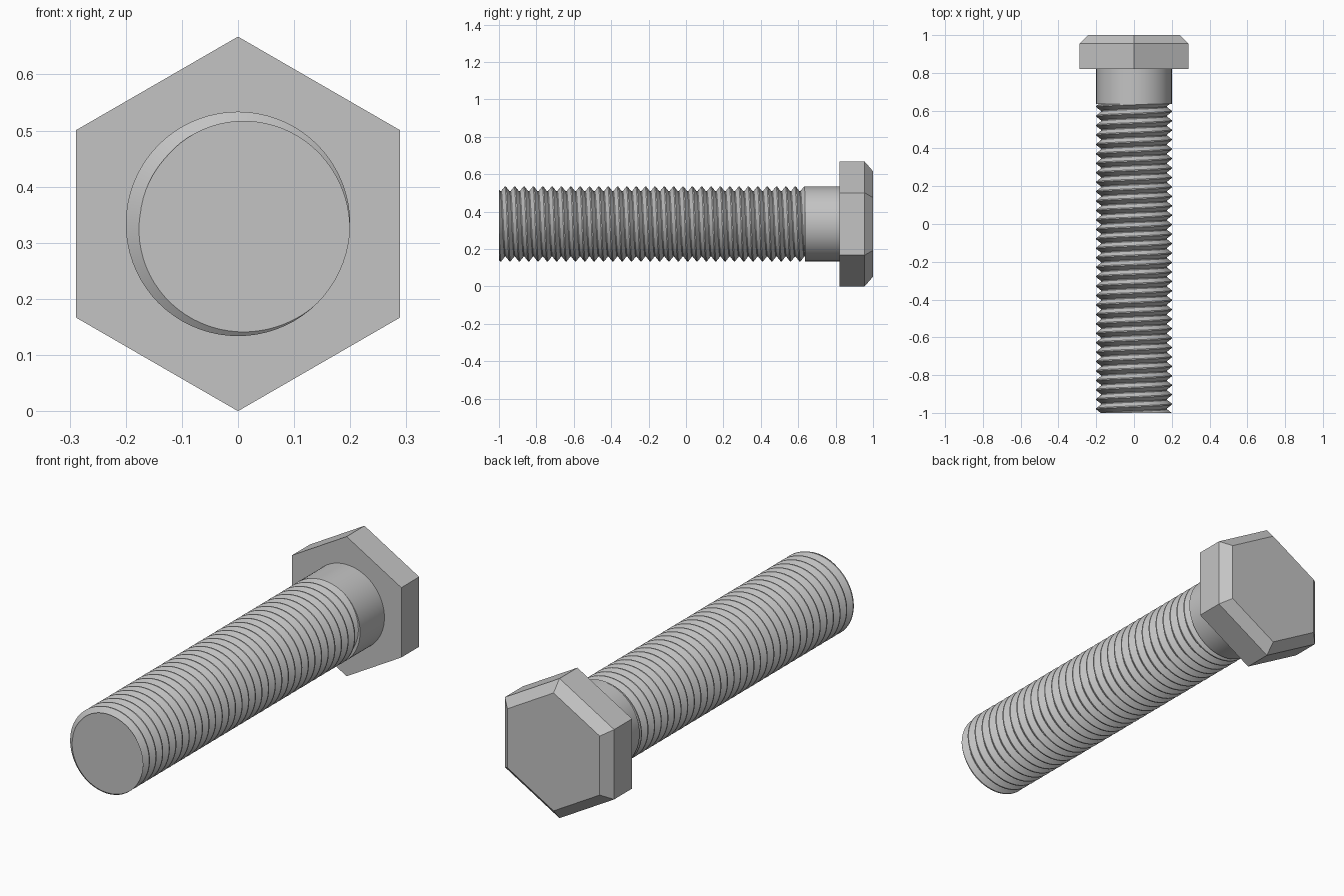
import bpy, bmesh, math
from mathutils import Vector

if "Cube" in bpy.data.objects:
    bpy.data.objects.remove(bpy.data.objects["Cube"])

APOTHEM = 0.289
AXIS_Z = APOTHEM / math.cos(math.pi / 6)
RADIUS, ROOT, PITCH = 0.2, 0.175, 0.05
THREAD_END = 0.636

steel = bpy.data.materials.new("steel grey")
steel.use_nodes = True
grey = (0.55, 0.55, 0.55, 1)
steel.diffuse_color = grey
steel.node_tree.nodes["Principled BSDF"].inputs["Base Color"].default_value = grey


def finish(name, bm, smooth=False):
    bmesh.ops.recalc_face_normals(bm, faces=bm.faces)
    mesh = bpy.data.meshes.new(name)
    bm.to_mesh(mesh)
    bm.free()
    mesh.materials.append(steel)
    obj = bpy.data.objects.new(name, mesh)
    obj.location.z = AXIS_Z
    bpy.context.collection.objects.link(obj)
    if smooth:
        bpy.ops.object.select_all(action="DESELECT")
        obj.select_set(True)
        bpy.context.view_layer.objects.active = obj
        bpy.ops.object.shade_smooth_by_angle(angle=math.radians(30))
    return obj


def polar(radius, angle, y):
    return Vector((radius * math.cos(angle), y, radius * math.sin(angle)))


def lathe(name, sections, sides, start=0.0, smooth=False):
    """Closed prism through (y, radius) sections along the y axis."""
    bm = bmesh.new()
    rings = [[bm.verts.new(polar(r, start + math.tau * i / sides, y))
              for i in range(sides)] for y, r in sections]
    for a, b in zip(rings, rings[1:]):
        for i in range(sides):
            j = (i + 1) % sides
            bm.faces.new((a[i], a[j], b[j], b[i]))
    bm.faces.new(rings[0])
    bm.faces.new(rings[-1])
    return finish(name, bm, smooth)


# Hexagonal head with a chamfered outer face
lathe("hex_head", [(0.82, AXIS_Z), (0.955, AXIS_Z), (1.0, AXIS_Z - 0.052)],
      6, start=math.pi / 6)

# Plain shank between head and thread
lathe("plain_shank", [(THREAD_END, RADIUS), (0.82, RADIUS)], 72, smooth=True)

# Right-handed V thread: sweep one tooth profile along a helix, then trim the ends
profile = [(-0.06, RADIUS), (0.06, RADIUS), (0.45, ROOT), (0.55, ROOT), (0.94, RADIUS)]
steps = 72
turns = math.ceil((THREAD_END + 1) / PITCH) + 4
phase = math.radians(-25)
bm = bmesh.new()
previous = None
for s in range(turns * steps + 1):
    turn = s / steps
    y = -1 + PITCH * (turn - 2)
    row = [bm.verts.new(polar(r, phase - math.tau * turn, y + PITCH * t))
           for t, r in profile]
    if previous:
        for k in range(len(profile) - 1):
            bm.faces.new((previous[k], previous[k + 1], row[k + 1], row[k]))
    previous = row
bmesh.ops.remove_doubles(bm, verts=bm.verts, dist=0.0001)
for y, direction in ((-1, -1), (THREAD_END, 1)):
    cut = bmesh.ops.bisect_plane(bm, geom=bm.verts[:] + bm.edges[:] + bm.faces[:],
                                 dist=1e-6, plane_co=(0, y, 0),
                                 plane_no=(0, direction, 0), clear_outer=True)
    rim = [e for e in cut["geom_cut"] if isinstance(e, bmesh.types.BMEdge)]
    bmesh.ops.contextual_create(bm, geom=rim)
finish("threaded_rod", bm, smooth=True)
